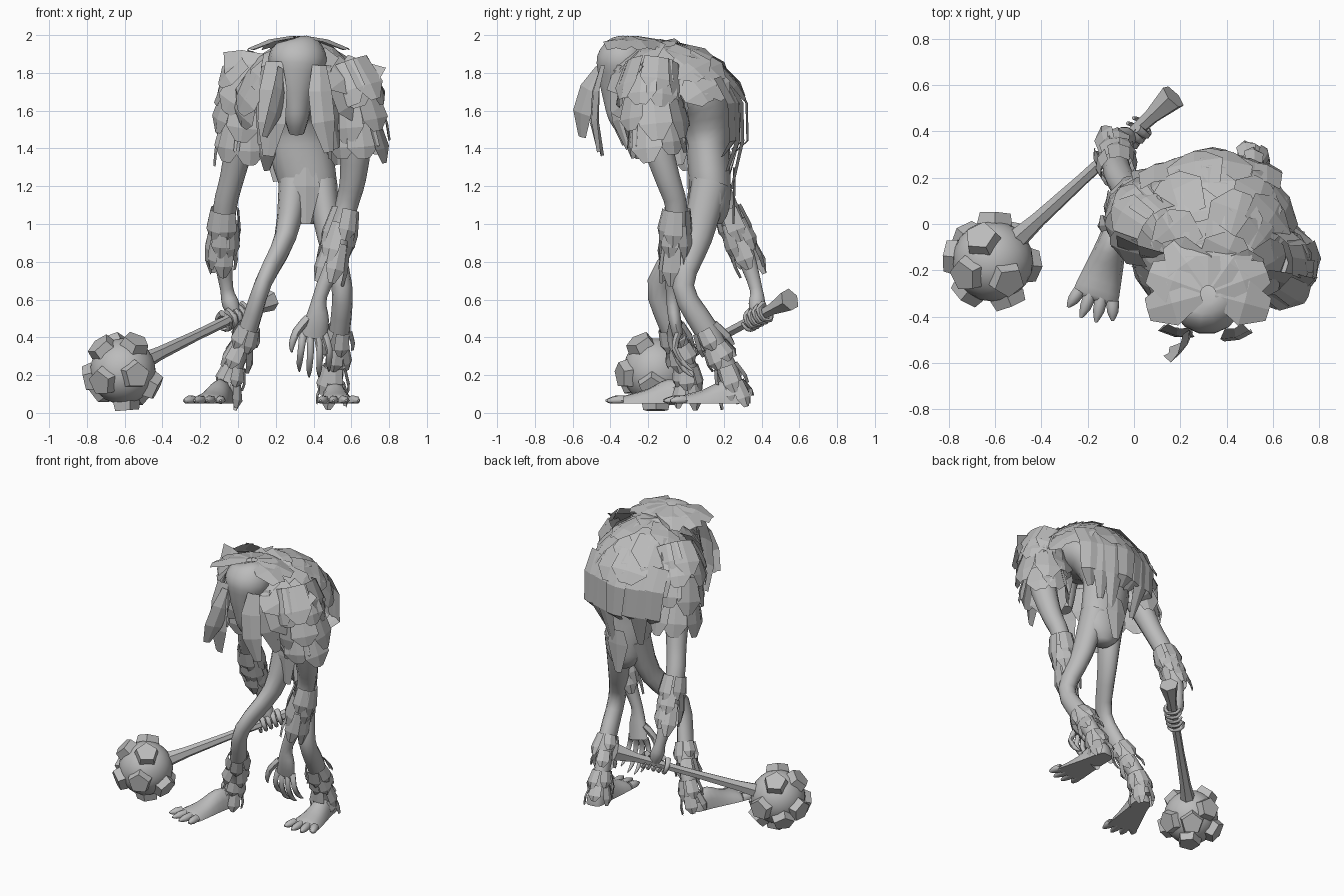
import bpy, bmesh, random
from math import sin, cos, pi, radians
from mathutils import Vector, Matrix

random.seed(7)
V = Vector
if "Cube" in bpy.data.objects:
    bpy.data.objects.remove(bpy.data.objects["Cube"])

grey = bpy.data.materials.new("stone_grey")
grey.use_nodes = True
grey.diffuse_color = (0.5, 0.5, 0.5, 1)
grey.node_tree.nodes["Principled BSDF"].inputs["Base Color"].default_value = (0.5, 0.5, 0.5, 1)


def finish(name, bm, smooth=None):
    mesh = bpy.data.meshes.new(name)
    bm.to_mesh(mesh)
    bm.free()
    mesh.materials.append(grey)
    ob = bpy.data.objects.new(name, mesh)
    bpy.context.collection.objects.link(ob)
    if smooth:
        bpy.ops.object.select_all(action='DESELECT')
        ob.select_set(True)
        bpy.context.view_layer.objects.active = ob
        bpy.ops.object.shade_smooth_by_angle(angle=radians(smooth))


def frame(t):
    """Two axes across a path, the first one as close to x as possible."""
    t = t.normalized()
    side = (V((1, 0, 0)) - t * t.x).normalized()
    return side, t.cross(side)


def spline(pts, steps):
    """Smooth path through points of position plus two radii."""
    pts = [V(p if len(p) == 5 else (*p, p[3])) for p in pts]
    out = []
    for i in range(len(pts) - 1):
        a, b, c, d = pts[max(i - 1, 0)], pts[i], pts[i + 1], pts[min(i + 2, len(pts) - 1)]
        for k in range(steps):
            u = k / steps
            out.append(0.5 * (2 * b + (c - a) * u + (2 * a - 5 * b + 4 * c - d) * u * u
                              + (3 * b - a - 3 * c + d) * u ** 3))
    return out + [pts[-1]]


def add_tube(bm, pts, sides=10, steps=3, floor=0):
    path = spline(pts, steps)
    rings = []
    for i, p in enumerate(path):
        t = path[min(i + 1, len(path) - 1)].xyz - path[max(i - 1, 0)].xyz
        s, o = frame(t)
        ring = []
        for k in range(sides):
            a = 2 * pi * k / sides
            co = p.xyz + s * cos(a) * p[3] + o * sin(a) * p[4]
            co.z = max(co.z, floor)
            ring.append(bm.verts.new(co))
        rings.append(ring)
    for r, q in zip(rings, rings[1:]):
        for k in range(sides):
            j = (k + 1) % sides
            bm.faces.new((r[k], r[j], q[j], q[k]))
    bm.faces.new(rings[0][::-1])
    bm.faces.new(rings[-1])


def tube(name, pts, sides=10, steps=3, smooth=60):
    bm = bmesh.new()
    add_tube(bm, pts, sides, steps)
    finish(name, bm, smooth)


def lock(bm, pts, widths, normal, ridge=0.012):
    """A folded ribbon of hair along a few points."""
    rows = []
    for i, p in enumerate(pts):
        t = pts[min(i + 1, len(pts) - 1)] - pts[max(i - 1, 0)]
        s = t.cross(normal).normalized() * widths[i] / 2
        rows.append([bm.verts.new(c) for c in (p - s, p + normal * ridge, p + s)])
    for a, b in zip(rows, rows[1:]):
        for k in (0, 1):
            bm.faces.new((a[k], a[k + 1], b[k + 1], b[k]))


def tuft(bm, base, tip, normal, width):
    mid = base.lerp(tip, 0.65) + normal * 0.01
    lock(bm, [base, mid, tip], (width * 0.85, width, width * 0.35), normal)


def fur(name, pts, rows, count, length, width, flare):
    """Rings of overlapping tufts down a limb."""
    bm = bmesh.new()
    path = spline(pts, rows)
    for i, p in enumerate(path[:-1]):
        t = (path[i + 1].xyz - p.xyz).normalized()
        s, o = frame(t)
        for k in range(count):
            a = 2 * pi * (k + 0.5 * (i % 2) + random.uniform(-0.2, 0.2)) / count
            n = s * cos(a) + o * sin(a)
            base = p.xyz + s * cos(a) * p[3] + o * sin(a) * p[4]
            tuft(bm, base, base + t * length * random.uniform(0.75, 1.15)
                 + n * flare * random.uniform(0.2, 1.1), n, width)
    finish(name, bm)


# Torso, neck and head
tube("torso", [(.38, .14, 1.0, .05), (.38, .14, 1.07, .12, .09), (.375, .13, 1.2, .15, .11),
               (.335, .115, 1.38, .165, .115), (.33, .11, 1.5, .17, .13), (.33, .07, 1.65, .25, .16),
               (.33, -.06, 1.74, .27, .16), (.32, -.2, 1.78, .18, .14), (.31, -.3, 1.8, .1, .1)], 14)
tube("head", [(.31, -.31, 1.98, .04), (.315, -.315, 1.955, .12, .1), (.315, -.33, 1.87, .155, .145),
              (.31, -.34, 1.77, .125, .125), (.31, -.34, 1.66, .085, .1), (.31, -.33, 1.56, .065, .08),
              (.31, -.31, 1.48, .04)], 14)

# Legs and feet
legs = {
    "right": ([(.3, .12, 1.22, .085, .1), (.25, .03, .93, .058, .075), (.135, -.14, .69, .045, .065),
               (.06, -.08, .46, .05, .062), (-.02, .0, .25, .05, .055), (-.06, .01, .1, .055, .06)],
              V((-.06, .03, .05)), V((-.165, -.31, .05))),
    "left": ([(.44, .13, 1.22, .085, .1), (.485, .06, .93, .065, .08), (.55, -.015, .67, .055, .058),
              (.54, .1, .45, .055, .065), (.51, .21, .25, .05, .055), (.5, .26, .1, .055, .06)],
             V((.5, .34, .05)), V((.53, -.01, .05))),
}
for side, (path, heel, ball) in legs.items():
    tube(side + "_leg", path, 12)
    fur(side + "_shin_fur", [(*p[:3], p[3] * .98, p[4] * .98) for p in path[3:]], 2, 5, .13, .085, .03)
    step = ball - heel
    bm = bmesh.new()
    add_tube(bm, [(*heel, .03, .04), (*(heel + step * .08), .055, .1), (*(heel + step * .35), .065, .13),
                  (*(heel + step * .7), .085, .075), (*ball, .1, .045), (*(heel + step * 1.06), .085, .025)],
             12, 3, .05)
    across = V((-step.y, step.x, 0)).normalized()
    for i in range(4):
        root = ball + across * (i - 1.5) * .05 + V((0, 0, .015))
        out = step.normalized() * (.1 if i in (1, 2) else .075) + across * (i - 1.5) * .016
        add_tube(bm, [(*root, .028), (*(root + out * .6), .026), (*(root + out * 1.1), .006)], 7, 2, .05)
    finish(side + "_foot", bm, 60)

# Loincloth flaps
bm = bmesh.new()
for y, w, n in ((.02, .15, V((0, -1, 0))), (.25, .16, V((0, 1, 0)))):
    lock(bm, [V((.36, y, 1.3)), V((.36, y, 1.2)), V((.36, y * .9 + .02, 1.0))], (w * .6, w, .05), n)
finish("loincloth", bm)

# Arms
right_arm = [(.1, -.02, 1.72, .1), (.03, .06, 1.5, .085), (-.03, .15, 1.25, .065), (-.07, .22, 1.08, .062),
             (-.08, .31, .85, .052), (-.06, .37, .66, .035), (-.04, .375, .58, .045), (-.01, .37, .5, .03)]
left_arm = [(.57, -.17, 1.72, .1), (.62, -.17, 1.5, .09), (.61, -.1, 1.25, .07), (.57, -.05, 1.08, .06),
            (.51, -.06, .82, .055), (.435, -.07, .62, .037), (.42, -.06, .5, .062, .035), (.4, -.04, .4, .07, .028)]
for side, arm in (("right", right_arm), ("left", left_arm)):
    tube(side + "_arm", arm, 10)
    fur(side + "_forearm_fur", [(*p[:3], p[3] * 1.04) for p in arm[3:5]], 3, 5, .2, .1, .02)
sleeves = {"right": [(.14, -.06, 1.83, .13), (.06, .0, 1.68, .13), (.04, .05, 1.45, .1)],
           "left": [(.55, -.17, 1.84, .13), (.6, -.18, 1.68, .13), (.62, -.15, 1.43, .1)]}
for side, path in sleeves.items():
    fur(side + "_shoulder_fur", path, 2, 7, .23, .18, .045)

# Relaxed left hand
bm = bmesh.new()
for i in range(4):
    x = .345 + .037 * i
    drop = .19 if i in (1, 2) else .16
    add_tube(bm, [(x, -.04, .42, .021), (x - .01 + .012 * i, -.06, .42 - drop * .5, .018),
                  (x - .02 + .015 * i, -.01, .42 - drop, .015), (x - .02 + .015 * i, .04, .38 - drop, .004)], 6, 2)
add_tube(bm, [(.37, -.06, .5, .024), (.31, -.08, .43, .022), (.285, -.08, .36, .016), (.285, -.07, .32, .004)], 6, 2)
finish("left_fingers", bm, 60)

# Studded club: handle, head and studs
centre = V((-.61, -.16, .22))
run = V((.78, .71, .38))
aim = run.normalized()
grip = centre + run * .78
tube("club_handle", [(*(centre + run * t), r) for t, r in
                     ((.12, .05), (.25, .036), (.5, .028), (.75, .028), (.88, .035), (1.0, .062))], 6, 1, 20)
bm = bmesh.new()
bmesh.ops.create_icosphere(bm, subdivisions=3, radius=.175, matrix=Matrix.Translation(centre))
finish("club_head", bm, 60)
bm = bmesh.new()
for d in ((.08, 0, -1), (-.26, .53, .8), (-.63, -.32, .7), (.35, -.45, .8), (.37, -.9, -.1), (-.6, -.74, -.3),
          (.88, -.1, -.45), (.05, .95, -.1), (-.95, .1, -.2), (-.6, .55, -.55), (.45, .6, -.65)):
    d = V(d).normalized()
    place = Matrix.Translation(centre + d * .182) @ d.to_track_quat('Z', 'Y').to_matrix().to_4x4()
    bmesh.ops.create_cone(bm, cap_ends=True, segments=5, radius1=.08, radius2=.07, depth=.05, matrix=place)
finish("club_studs", bm)

# Right fingers curled round the handle
bm = bmesh.new()
up = (V((0, 0, 1)) - aim * aim.z).normalized()
for i in range(5):
    spin = -1 if i == 4 else 1
    root = grip + aim * (.036 * (i - 1.8) if i < 4 else -.1)
    curl = [root + (Matrix.Rotation(spin * radians(a), 3, aim) @ up) * .048 for a in (0, 70, 140, 210, 265)]
    add_tube(bm, [(*p, .02 - .003 * k) for k, p in enumerate(curl)], 6, 2)
finish("right_fingers", bm, 60)

# Shaggy mantle sweeping back from the crown
mid, size = V((.34, -.06, 1.6)), V((.35, .38, .35))
lean = Matrix.Rotation(radians(30), 3, 'X')


def dome(polar, turn, grow=1.0):
    d = lean @ V((sin(polar) * cos(turn), sin(polar) * sin(turn), cos(polar)))
    p = mid + V([a * b * grow for a, b in zip(d, size)])
    p.z -= .12 * (p.y - mid.y)
    return p, d


bm = bmesh.new()
rows = []
for i in range(7):
    turns = [2 * pi * k / 20 for k in range(20)]
    rows.append([bm.verts.new(dome(radians(3 + (64 + 20 * sin(t)) * i / 6), t, .96)[0]) for t in turns])
bm.faces.new(rows[0])
for r, q in zip(rows, rows[1:]):
    for k in range(20):
        j = (k + 1) % 20
        bm.faces.new((r[k], q[k], q[j], r[j]))
finish("mantle", bm, 60)
bm = bmesh.new()
for polar, count in ((8, 7), (28, 10), (48, 12), (68, 14)):
    for k in range(count):
        turn = 2 * pi * (k + random.uniform(-.25, .25)) / count
        back = sin(turn)
        if polar > 20 and back < -.65 or polar > 60 and -.2 < back < .4:
            continue
        base, n = dome(radians(polar), turn, .99)
        tip, _ = dome(radians(polar + random.uniform(26, 36)), turn, random.uniform(1.0, 1.06))
        tuft(bm, base, tip, n, random.uniform(.2, .28))
# Crown plates fanning back from the top of the head
for turn in (-15, 20, 55, 90, 125, 160, 195):
    d = V((cos(radians(turn)), sin(radians(turn)), 0))
    lock(bm, [V((.32, -.3, 1.985)) + d * .03, V((.32, -.3, 1.965)) + d * .16, V((.32, -.3, 1.92)) + d * .27],
         (.06, .2, .1), V((d.x * .2, d.y * .2, 1)).normalized())
finish("mantle_tufts", bm)

# Raised collar plates at the shoulders
bm = bmesh.new()
for pts, n in (((V((.15, -.15, 1.84)), V((.02, -.12, 1.84)), V((-.07, -.08, 1.82))), V((-.2, -.9, .3))),
               ((V((.55, -.22, 1.85)), V((.67, -.25, 1.78)), V((.74, -.27, 1.75))), V((.2, -.9, .3)))):
    lock(bm, list(pts), (.12, .17, .19), n.normalized())
finish("collar_plates", bm)

# Long strands down the back
bm = bmesh.new()
for k in range(7):
    x = .09 + .08 * k
    end = 1.22 + random.uniform(-.04, .18)
    bow = .07 * abs(k - 3) / 3
    n = V(((x - .33) * 1.5, 1, .1)).normalized()
    lock(bm, [V((x, .24 - bow, 1.78)), V((x, .315 - bow, 1.64)), V((x + .01, .32 - bow, 1.44)),
              V((x * .8 + .07, .26 - bow, end))], (.13, .15, .12, .04), n)
finish("back_strands", bm)

# Strands hanging round the face
bm = bmesh.new()
for x, y, top, dx, dy, end, w, face in ((.19, -.44, 1.86, -.03, .0, 1.36, .15, -.2),
                                        (.43, -.44, 1.84, .05, -.02, 1.38, .13, .3),
                                        (.23, -.45, 1.82, -.09, -.1, 1.46, .12, 1.4),
                                        (.15, -.34, 1.84, -.03, .02, 1.42, .12, -1),
                                        (.48, -.34, 1.84, .04, .04, 1.4, .12, 1)):
    pts = [V((x + dx * t * t, y + dy * t - .04 * sin(pi * t), top + (end - top) * t)) for t in (0, .3, .65, 1)]
    lock(bm, pts, (w * .6, w, w, w * .4), V((face, -1, 0)).normalized())
finish("face_strands", bm)
